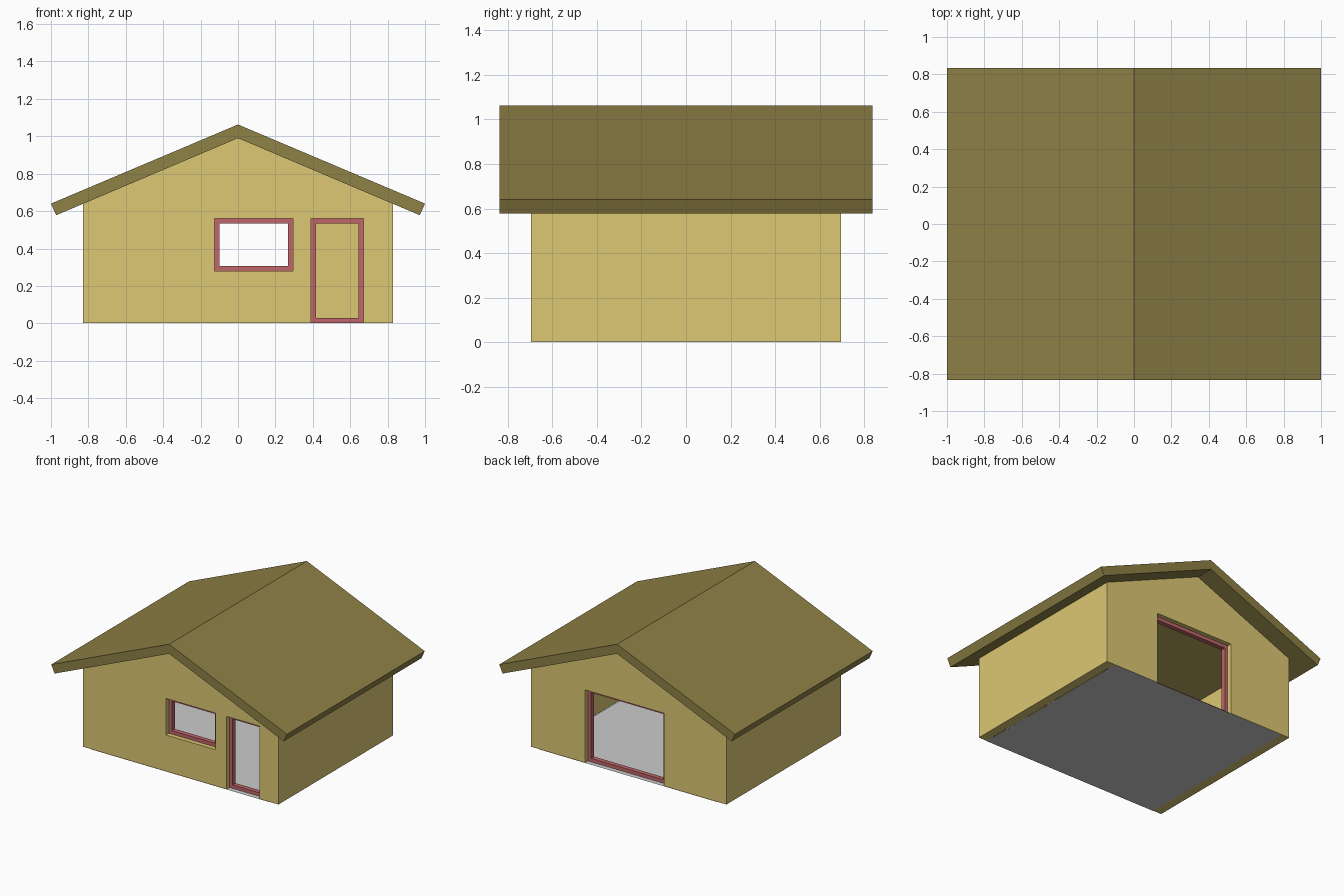
import bpy
from math import radians

if "Cube" in bpy.data.objects:
    bpy.data.objects.remove(bpy.data.objects["Cube"])


def material(name, srgb):
    m = bpy.data.materials.new(name)
    m.diffuse_color = (*[c ** 2.2 for c in srgb], 1)
    m.use_nodes = True
    m.node_tree.nodes["Principled BSDF"].inputs["Base Color"].default_value = m.diffuse_color
    return m


WALL = material("wall_yellow", (0.86, 0.78, 0.45))
ROOF = material("roof_olive", (0.55, 0.50, 0.28))
TRIM = material("trim_red", (0.74, 0.40, 0.41))

HX, HY = 0.83, 0.695      # half size of the house
T = 0.07                  # wall thickness
Z0 = 0.002                # walls rest on the floor sheet
EAVE, APEX = 0.64, 0.99   # wall tops under the roof


def prism(name, loops, y0, y1, mat):
    """Fill (x, z) loops, later loops being holes, and extrude from y0 to y1."""
    cu = bpy.data.curves.new(name + "_profile", 'CURVE')
    cu.dimensions = '2D'
    cu.fill_mode = 'BOTH'
    cu.extrude = abs(y1 - y0) / 2
    for loop in loops:
        sp = cu.splines.new('POLY')
        sp.points.add(len(loop) - 1)
        for p, (x, z) in zip(sp.points, loop):
            p.co = (x, z, 0, 1)
        sp.use_cyclic_u = True
    tmp = bpy.data.objects.new(name + "_profile", cu)
    bpy.context.collection.objects.link(tmp)
    dg = bpy.context.evaluated_depsgraph_get()
    mesh = bpy.data.meshes.new_from_object(tmp.evaluated_get(dg))
    bpy.data.objects.remove(tmp)
    mesh.materials.clear()
    mesh.materials.append(mat)
    for p in mesh.polygons:
        p.use_smooth = False
    ob = bpy.data.objects.new(name, mesh)
    ob.rotation_euler.x = radians(90)
    ob.location.y = (y0 + y1) / 2
    bpy.context.collection.objects.link(ob)
    return ob


def rect(x0, x1, z0, z1, inset=0.0):
    return [(x0 + inset, z0 + inset), (x1 - inset, z0 + inset),
            (x1 - inset, z1 - inset), (x0 + inset, z1 - inset)]


def gable(x0, x1, top):
    """Gable outline with a doorway cut up from the ground."""
    return [(-HX, Z0), (x0, Z0), (x0, top), (x1, top), (x1, Z0),
            (HX, Z0), (HX, EAVE), (0, APEX), (-HX, EAVE)]


def frame(name, opening, side):
    """Slim frame set into the inner half of the wall."""
    prism(name, [rect(*opening), rect(*opening, inset=0.027)],
          side * (HY - T), side * (HY - T / 2), TRIM)


window = (-0.125, 0.295, 0.28, 0.56)
door = (0.39, 0.67, Z0, 0.56)
patio = (-0.30, 0.37, Z0, 0.56)

# Walls
prism("front_wall", [gable(door[0], door[1], door[3]), rect(*window)], -HY, -HY + T, WALL)
prism("back_wall", [gable(patio[0], patio[1], patio[3])], HY - T, HY, WALL)
slope = (APEX - EAVE) / HX
for name, s in (("left_wall", -1), ("right_wall", 1)):
    prism(name, [[(s * HX, Z0), (s * HX, EAVE), (s * (HX - T), EAVE + slope * T),
                  (s * (HX - T), Z0)]], -HY + T, HY - T, WALL)

# Window and door frames
frame("window_frame", window, -1)
frame("door_frame", door, -1)
frame("patio_door_frame", patio, 1)

# Roof
prism("roof", [[(0, 1.063), (1, 0.64), (0.972, 0.578), (0, APEX),
                (-0.972, 0.578), (-1, 0.64)]], -0.835, 0.835, ROOF)

# Floor sheet
bpy.ops.mesh.primitive_plane_add(size=1)
floor = bpy.context.object
floor.name = "floor"
floor.scale = (2 * (HX - T), 2 * HY, 1)
